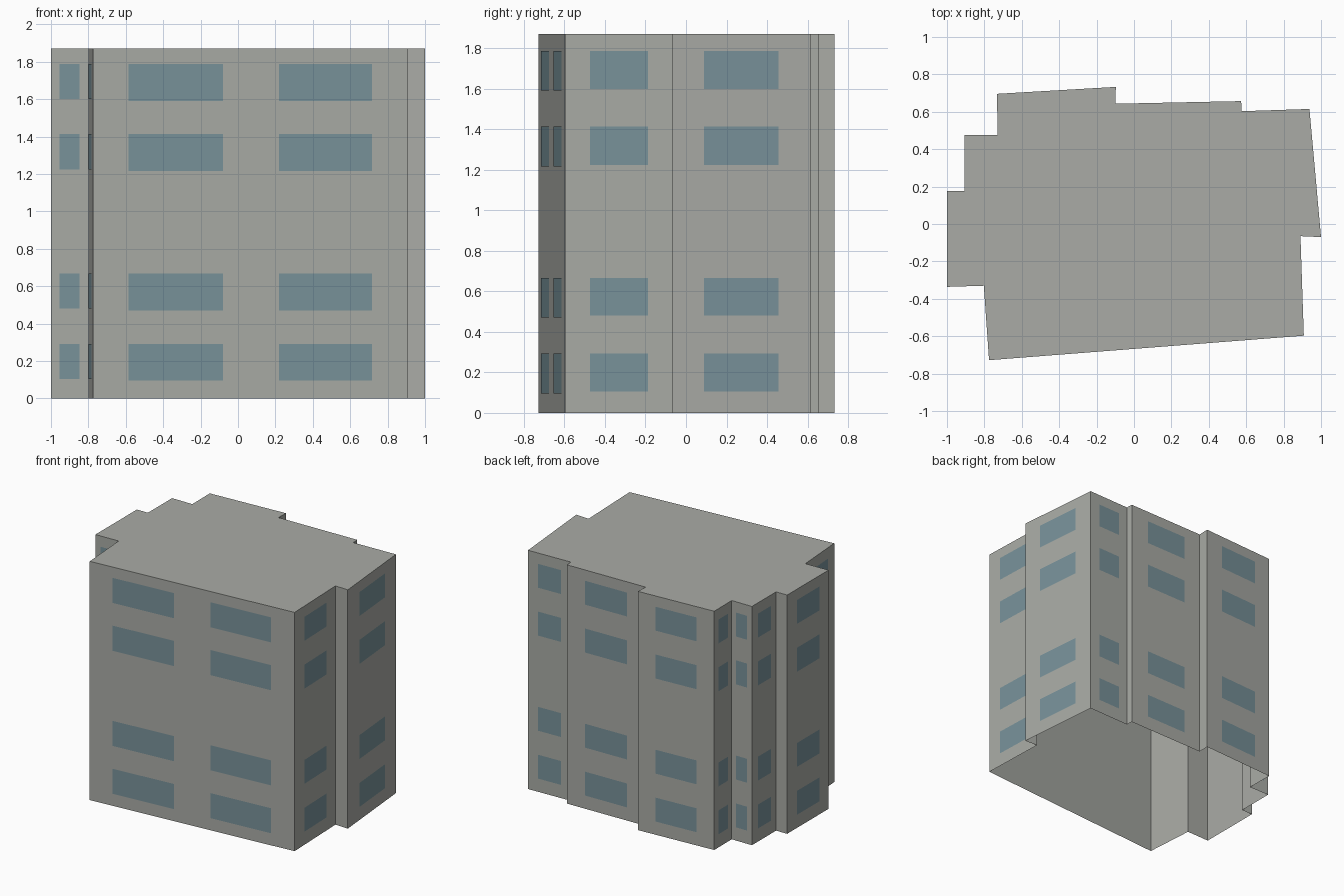
import bpy
import bmesh
from mathutils import Vector

cube = bpy.data.objects.get("Cube")
if cube:
    bpy.data.objects.remove(cube, do_unlink=True)

HEIGHT = 1.87


def make_material(name, rgb):
    mat = bpy.data.materials.new(name)
    mat.use_nodes = True
    color = (*rgb, 1.0)
    mat.diffuse_color = color
    mat.node_tree.nodes["Principled BSDF"].inputs["Base Color"].default_value = color
    return mat


def add_object(name, bm, mat):
    mesh = bpy.data.meshes.new(name)
    bm.to_mesh(mesh)
    bm.free()
    mesh.materials.append(mat)
    obj = bpy.data.objects.new(name, mesh)
    bpy.context.scene.collection.objects.link(obj)
    return obj


concrete = make_material("warm grey concrete", (0.40, 0.41, 0.38))
glass = make_material("blue grey glass", (0.19, 0.29, 0.325))

# Footprint, counter-clockwise from the front corner at -x
footprint = [
    (-0.775, -0.728), (0.908, -0.597), (0.89, -0.065), (1.0, -0.07),
    (0.938, 0.615), (0.575, 0.603), (0.573, 0.657), (-0.1, 0.643),
    (-0.097, 0.733), (-0.732, 0.696), (-0.73, 0.477), (-0.905, 0.477),
    (-0.905, 0.177), (-1.0, 0.177), (-1.0, -0.336), (-0.803, -0.33),
]
walls = list(zip(footprint, footprint[1:] + footprint[:1]))

# Building shell: walls and flat roof, open underneath
bm = bmesh.new()
floor = bm.faces.new([bm.verts.new((x, y, 0)) for x, y in footprint])
extruded = bmesh.ops.extrude_face_region(bm, geom=[floor])["geom"]
bmesh.ops.translate(bm, vec=(0, 0, HEIGHT),
                    verts=[g for g in extruded if isinstance(g, bmesh.types.BMVert)])
bmesh.ops.recalc_face_normals(bm, faces=bm.faces)
bottom = [f for f in bm.faces if f.calc_center_median().z < 0.01]
bmesh.ops.delete(bm, geom=bottom, context='FACES_ONLY')
add_object("building_shell", bm, concrete)

# Windows: four rows of thin panes on every wall long enough to hold them
rows = [(0.105, 0.292), (0.48, 0.667), (1.225, 1.413), (1.6, 1.787)]
bm = bmesh.new()
for start, end in walls:
    a, b = Vector((*start, 0)), Vector((*end, 0))
    along = b - a
    if along.length < 0.15:
        continue
    outward = Vector((along.y, -along.x, 0)).normalized() * 0.003
    is_front = along.length > 1
    spans = [(0.113, 0.412), (0.59, 0.886)] if is_front else [(0.232, 0.77)]
    drop = 0.009 if is_front else 0
    for left, right in spans:
        for low, high in rows:
            corners = [(left, low - drop), (right, low - drop), (right, high), (left, high)]
            bm.faces.new([bm.verts.new(a + along * t + outward + Vector((0, 0, z)))
                          for t, z in corners])
add_object("window_panes", bm, glass)
